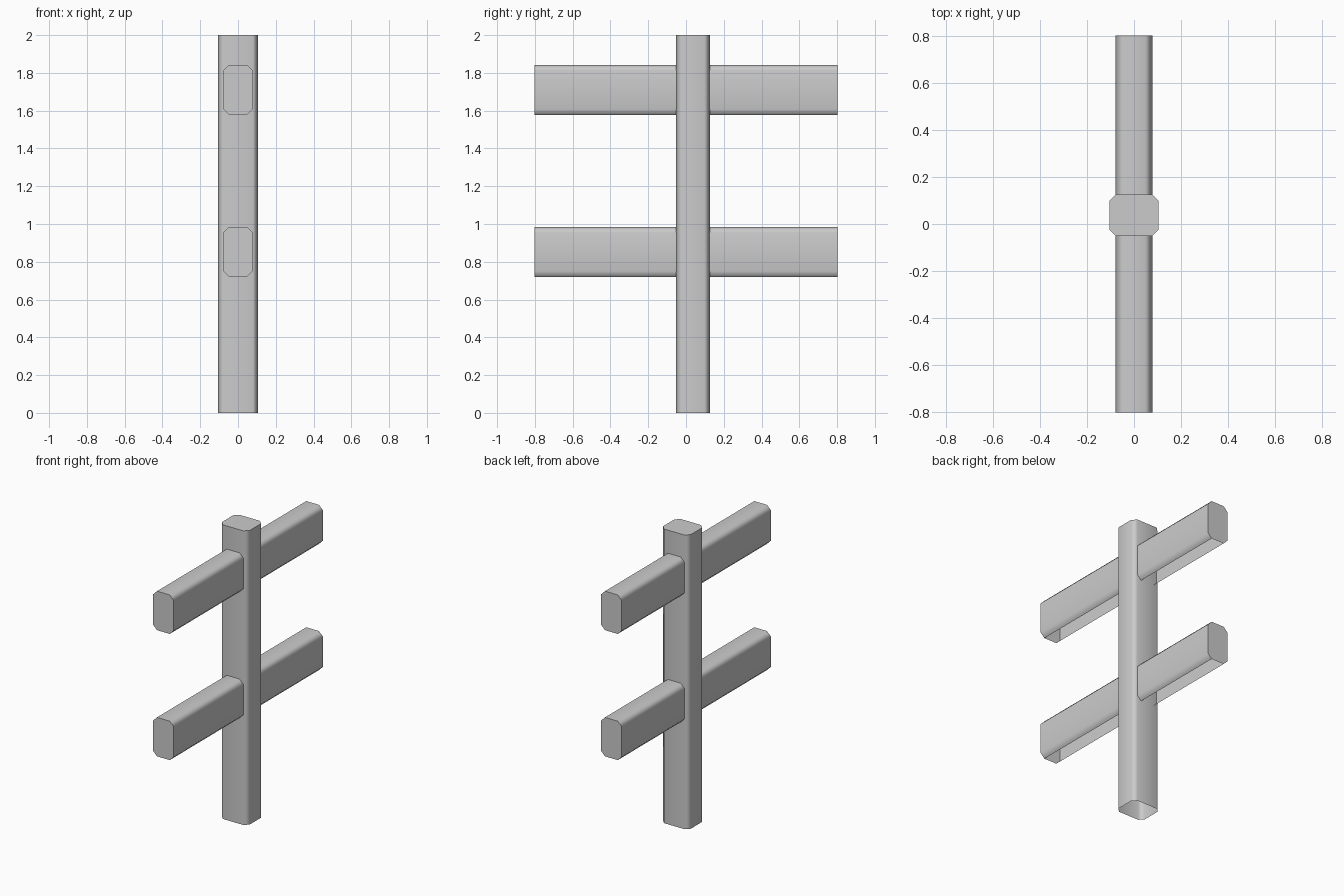
import bpy, bmesh, math
from mathutils import Vector

if "Cube" in bpy.data.objects:
    bpy.data.objects.remove(bpy.data.objects["Cube"])


def chamfered_beam(name, low, high, axis, chamfer):
    """Box with its four long edges chamfered and its underside left open."""
    low, high = Vector(low), Vector(high)
    mesh = bpy.data.meshes.new(name)
    bm = bmesh.new()
    bmesh.ops.create_cube(bm, size=1)
    for v in bm.verts:
        v.co = Vector([(low[i] + high[i]) / 2 + v.co[i] * (high[i] - low[i])
                       for i in range(3)])
    long_edges = [e for e in bm.edges
                  if abs((e.verts[0].co - e.verts[1].co)[axis]) > 1e-4]
    bmesh.ops.bevel(bm, geom=long_edges, offset=chamfer, segments=1,
                    affect='EDGES', profile=0.5)
    bm.normal_update()
    bottom = [f for f in bm.faces if f.normal.z < -0.9]
    bmesh.ops.delete(bm, geom=bottom, context='FACES_ONLY')
    bm.to_mesh(mesh)
    bm.free()

    obj = bpy.data.objects.new(name, mesh)
    bpy.context.collection.objects.link(obj)
    bpy.ops.object.select_all(action='DESELECT')
    obj.select_set(True)
    bpy.context.view_layer.objects.active = obj
    bpy.ops.object.shade_smooth_by_angle(angle=math.radians(50))
    # Keeps the wide faces flat and the chamfers softly shaded
    mod = obj.modifiers.new("Weighted Normal", 'WEIGHTED_NORMAL')
    mod.keep_sharp = True
    return obj


# Upright post, set slightly behind the centre
chamfered_beam("post", (-0.105, -0.052, 0), (0.105, 0.126, 2), 2, 0.028)

# Two horizontal rails passing through the post
for name, z in (("lower_rail", 0.72), ("upper_rail", 1.578)):
    chamfered_beam(name, (-0.078, -0.802, z), (0.078, 0.802, z + 0.265), 1, 0.03)
